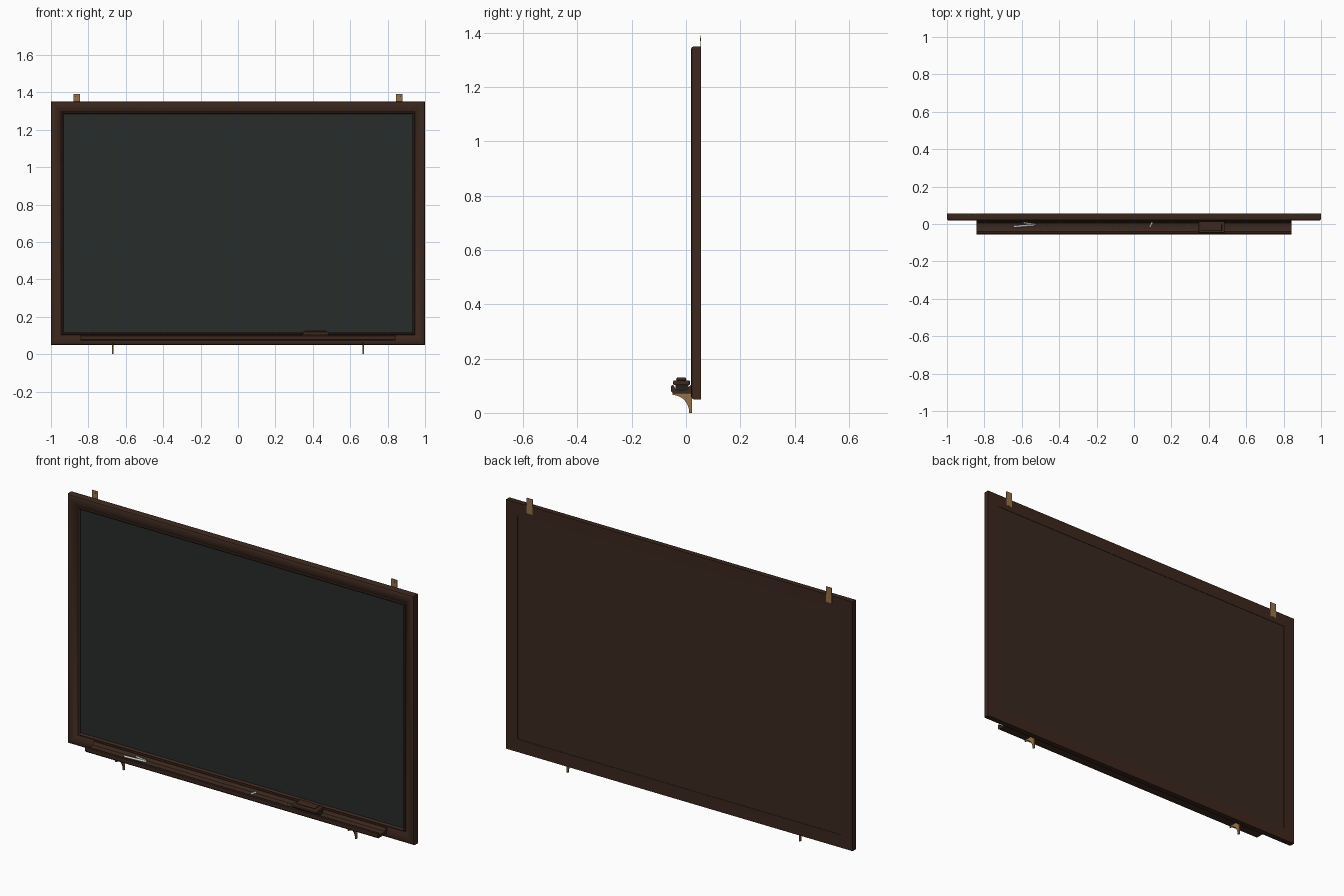
import bpy, bmesh, math, random
from mathutils import Matrix, Vector

if "Cube" in bpy.data.objects:
    bpy.data.objects.remove(bpy.data.objects["Cube"])


def material(name, rgb):
    mat = bpy.data.materials.new(name)
    mat.use_nodes = True
    mat.diffuse_color = (*rgb, 1)
    bsdf = mat.node_tree.nodes["Principled BSDF"]
    bsdf.inputs["Base Color"].default_value = (*rgb, 1)
    bsdf.inputs["Roughness"].default_value = 0.7
    return mat


WOOD = material("dark_wood", (0.045, 0.021, 0.013))
BACKING = material("backing_wood", (0.042, 0.022, 0.014))
SLATE = material("slate", (0.020, 0.025, 0.024))
BRASS = material("aged_brass", (0.30, 0.17, 0.065))
FELT = material("felt", (0.022, 0.016, 0.013))
CHALK = material("chalk", (0.75, 0.75, 0.70))


def finish(name, bm, mat):
    bmesh.ops.recalc_face_normals(bm, faces=bm.faces)
    mesh = bpy.data.meshes.new(name)
    bm.to_mesh(mesh)
    bm.free()
    mesh.materials.append(mat)
    mesh.shade_smooth()
    mesh.set_sharp_from_angle(angle=math.radians(30))
    obj = bpy.data.objects.new(name, mesh)
    bpy.context.collection.objects.link(obj)
    return obj


def box(name, low, high, mat, bevel=0):
    low, high = Vector(low), Vector(high)
    bm = bmesh.new()
    bmesh.ops.create_cube(bm, size=1)
    for v in bm.verts:
        v.co = (low + high) / 2 + v.co * (high - low)
    obj = finish(name, bm, mat)
    if bevel:
        mod = obj.modifiers.new("Bevel", "BEVEL")
        mod.width, mod.segments = bevel, 3
    return obj


def extrude_x(name, profile, x0, x1, mat):
    # Closed (y, z) profile extruded along x
    bm = bmesh.new()
    face = bm.faces.new([bm.verts.new((x0, y, z)) for y, z in profile])
    result = bmesh.ops.extrude_face_region(bm, geom=[face])
    moved = [g for g in result["geom"] if isinstance(g, bmesh.types.BMVert)]
    bmesh.ops.translate(bm, verts=moved, vec=(x1 - x0, 0, 0))
    return finish(name, bm, mat)


def rod(name, start, end, radius, mat):
    start, end = Vector(start), Vector(end)
    axis = end - start
    turn = axis.to_track_quat("Z", "Y").to_matrix().to_4x4()
    bm = bmesh.new()
    bmesh.ops.create_cone(bm, cap_ends=True, segments=16, radius1=radius,
                          radius2=radius * 0.9, depth=axis.length,
                          matrix=Matrix.Translation((start + end) / 2) @ turn)
    return finish(name, bm, mat)


# Mitred frame: (inset, y) moulding swept around the rectangle
BOTTOM, TOP, BACK = 0.05, 1.35, 0.055
moulding = [(0, BACK), (0, 0.028), (0.003, 0.022), (0.010, 0.018), (0.026, 0.018),
            (0.036, 0.021), (0.045, 0.027), (0.053, 0.030), (0.055, 0.026),
            (0.060, 0.024), (0.064, 0.027), (0.067, 0.034), (0.067, BACK)]
bm = bmesh.new()
rings = [[bm.verts.new((sx * (1 - t), y, TOP - t if up else BOTTOM + t))
          for sx, up in ((-1, 0), (1, 0), (1, 1), (-1, 1))] for t, y in moulding]
for a, b in zip(rings, rings[1:] + rings[:1]):
    for i in range(4):
        j = (i + 1) % 4
        bm.faces.new((a[i], a[j], b[j], b[i]))
finish("frame", bm, WOOD)

# Writing surface and back panel
box("writing_surface", (-0.935, 0.034, 0.115), (0.935, 0.042, 1.285), SLATE)
box("back_panel", (-0.935, 0.042, 0.115), (0.935, 0.053, 1.285), BACKING)

# Chalk tray with a coved trough and a front lip
tray_profile = [(0.022, 0.072), (-0.047, 0.072), (-0.055, 0.079), (-0.055, 0.098),
                (-0.052, 0.102), (-0.047, 0.102), (-0.044, 0.098), (-0.039, 0.088),
                (-0.030, 0.084), (-0.005, 0.084), (0.006, 0.088), (0.012, 0.098),
                (0.016, 0.102), (0.022, 0.102)]
extrude_x("chalk_tray", tray_profile, -0.843, 0.843, WOOD)

# Curved tray brackets and top hanging tabs
arc = [math.pi / 2 * i / 12 for i in range(13)]
bracket_profile = [(-0.050 + 0.062 * math.sin(a), 0.066 * math.cos(a)) for a in arc]
bracket_profile += [(0.022, 0), (0.022, 0.073), (-0.050, 0.073)]
for side, s in (("right", -1), ("left", 1)):
    extrude_x(side + "_bracket", bracket_profile, s * 0.67 - 0.0035,
              s * 0.67 + 0.0035, BRASS)
    x = s * 0.863
    box(side + "_hanger", (x - 0.017, 0.053, 1.31), (x + 0.017, 0.056, 1.39), BRASS)
    rod(side + "_hanger_screw", (x, 0.054, 1.376), (x, 0.051, 1.376), 0.006, BRASS)

# Eraser: felt pad, wooden body and grip
box("eraser_felt", (0.347, -0.038, 0.084), (0.483, 0.010, 0.104), FELT)
box("eraser_body", (0.345, -0.047, 0.102), (0.485, 0.014, 0.120), WOOD, 0.004)
box("eraser_grip", (0.360, -0.036, 0.118), (0.470, 0.001, 0.130), WOOD, 0.005)

# Chalk sticks lying in the trough
rod("long_chalk", (-0.645, -0.014, 0.0895), (-0.525, -0.005, 0.0895), 0.0055, CHALK)
rod("leaning_chalk", (-0.590, 0.006, 0.094), (-0.525, -0.004, 0.094), 0.0045, CHALK)
rod("short_chalk", (0.085, -0.016, 0.089), (0.098, 0.008, 0.092), 0.005, CHALK)

# Chalk crumbs scattered along the tray
rng = random.Random(4)
bm = bmesh.new()
for _ in range(22):
    spot = (rng.uniform(-0.68, 0.38), rng.uniform(-0.034, 0.002), 0.086)
    bmesh.ops.create_icosphere(bm, subdivisions=1, radius=rng.uniform(0.0015, 0.003),
                               matrix=Matrix.Translation(spot))
finish("chalk_crumbs", bm, CHALK)
